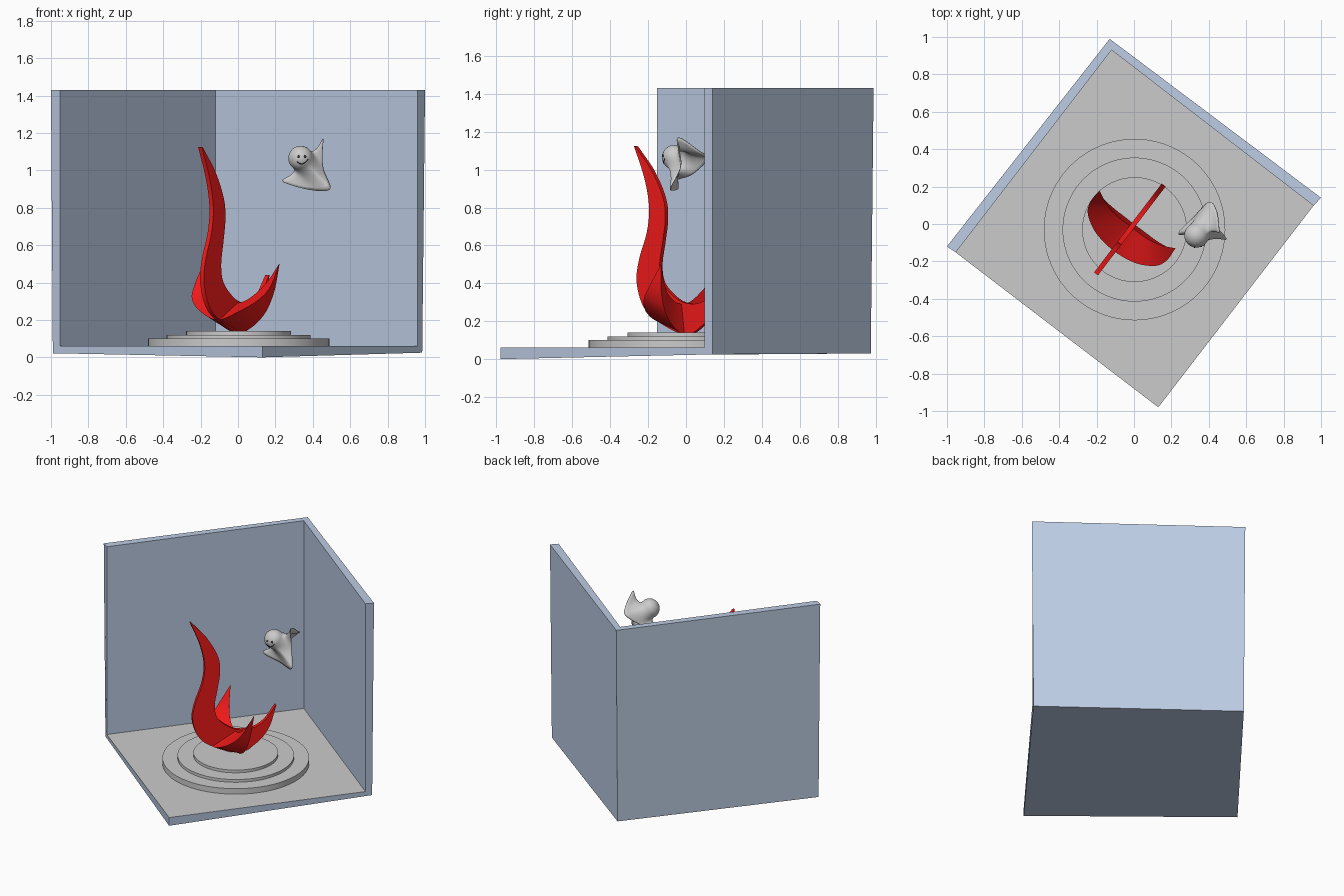
import bpy, bmesh, math
from mathutils import Vector as V

if "Cube" in bpy.data.objects:
    bpy.data.objects.remove(bpy.data.objects["Cube"])


def mat(name, col):
    m = bpy.data.materials.new(name)
    m.diffuse_color = (*col, 1)
    m.use_nodes = True
    m.node_tree.nodes["Principled BSDF"].inputs["Base Color"].default_value = m.diffuse_color
    return m


BLUE = mat("slate_blue", (0.51, 0.61, 0.78))
GREY = mat("floor_grey", (0.8, 0.8, 0.8))
RED = mat("flame_red", (0.9, 0.01, 0.01))
BLACK = mat("black", (0.02, 0.02, 0.02))


def make(name, verts, faces, mats=(), smooth=None):
    me = bpy.data.meshes.new(name)
    me.from_pydata([tuple(v) for v in verts], [], faces)
    bm = bmesh.new()
    bm.from_mesh(me)
    bmesh.ops.remove_doubles(bm, verts=bm.verts, dist=1e-5)
    bmesh.ops.recalc_face_normals(bm, faces=bm.faces)
    bm.to_mesh(me)
    bm.free()
    ob = bpy.data.objects.new(name, me)
    bpy.context.collection.objects.link(ob)
    for m in mats:
        me.materials.append(m)
    if smooth:
        bpy.ops.object.select_all(action='DESELECT')
        ob.select_set(True)
        bpy.context.view_layer.objects.active = ob
        bpy.ops.object.shade_smooth_by_angle(angle=math.radians(smooth))
    return ob


def spline(pts, steps, closed=False):
    """Catmull-Rom samples through the points."""
    p = [V(q) for q in pts]
    n = len(p)
    if closed:
        get = lambda i: p[i % n]
    else:
        ends = [2 * p[0] - p[1]] + p + [2 * p[-1] - p[-2]]
        get = lambda i: ends[i + 1]
    out = []
    for i in range(n if closed else n - 1):
        a, b, c, d = (get(i + k) for k in (-1, 0, 1, 2))
        for s in range(steps):
            t = s / steps
            out.append(0.5 * (2 * b + (c - a) * t + (2 * a - 5 * b + 4 * c - d) * t * t
                              + (3 * b - a - 3 * c + d) * t ** 3))
    return out if closed else out + [p[-1]]


# Room: floor with two walls, rotated so its open corner faces the front
H = 1.43
room_v = [(-.99, -.115, .022), (-.13, .975, .03), (.985, .14, .025), (.13, -.98, 0),   # underside
          (-1, -.12, H), (-.13, .99, H), (1, .14, H), (.13, -.98, .06),               # outer top, floor tip
          (-.953, -.152, H), (-.12, .93, H), (.96, .098, H),                          # inner top
          (-.953, -.152, .06), (-.12, .93, .06), (.96, .098, .06)]                    # inner bottom
room_f = [(0, 1, 2, 3), (0, 1, 5, 4), (1, 2, 6, 5), (4, 5, 9, 8), (5, 6, 10, 9),
          (8, 9, 12, 11), (9, 10, 13, 12), (11, 12, 13, 7),
          (0, 4, 8, 11, 7, 3), (2, 3, 7, 13, 10, 6)]
room = make("room_corner", room_v, room_f, [BLUE, GREY])
for f in room.data.polygons:
    if all(abs(room.data.vertices[i].co.z - .06) < .001 for i in f.vertices):
        f.material_index = 1

# Stepped round plinth
for i, (r, z0, z1) in enumerate([(.485, .06, .1), (.385, .1, .12), (.28, .12, .14)]):
    bpy.ops.mesh.primitive_cylinder_add(vertices=96, radius=r, depth=z1 - z0,
                                        location=(.003, -.03, (z0 + z1) / 2))
    bpy.context.object.name = f"plinth_step_{i + 1}"
    bpy.ops.object.shade_smooth_by_angle(angle=math.radians(30))

# Flame axes: U runs along the thin blade, W across it
U, W = V((.606, .796, 0)), V((.796, -.606, 0))


def place(u, w, z):
    return U * u + W * w + V((0, 0, z))


def loft(name, rings, smooth):
    """Skin a list of equal closed sections, capping both ends."""
    m = len(rings[0])
    faces = [(i * m + k, i * m + (k + 1) % m, (i + 1) * m + (k + 1) % m, (i + 1) * m + k)
             for i in range(len(rings) - 1) for k in range(m)]
    if (rings[0][0] - rings[0][-1]).length > 1e-4:
        faces += [tuple(range(m)), tuple(range((len(rings) - 1) * m, len(rings) * m))]
    return make(name, [v for r in rings for v in r], faces, [RED], smooth)


# Tall thin blade: outer and inner edges given as (u, z)
outer = [(-.335, 1.125), (-.265, .95), (-.235, .8), (-.25, .67), (-.3, .53), (-.318, .41),
         (-.275, .28), (-.18, .2), (0, .13), (.12, .18), (.21, .28), (.262, .44)]
inner = [(-.325, 1.12), (-.215, .99), (-.142, .85), (-.128, .74), (-.145, .62), (-.165, .5),
         (-.15, .41), (-.09, .345), (-.01, .3), (.09, .295), (.18, .34), (.258, .44)]
so = spline([(*p, 0) for p in outer], 6)
si = spline([(*p, 0) for p in inner], 6)
t = .013
loft("flame_tall_blade", [[place(a.x, -t, a.y), place(a.x, t, a.y), place(b.x, t, b.y), place(b.x, -t, b.y)]
                          for a, b in zip(so, si)], 35)

# Crossing crescent: front ridge, keel and inner rim as (w, u, z), mirrored over w
front = [(0, -.18, .2), (.13, -.162, .245), (.225, -.11, .31), (.257, -.05, .38), (.255, .028, .5)]
keel = [(0, 0, .13), (.1, 0, .165), (.185, .005, .245), (.235, .015, .36), (.256, .03, .5)]
rim = [(0, -.02, .29), (.07, -.022, .305), (.135, -.015, .345), (.195, .002, .405), (.254, .03, .5)]
edges = [spline([(-w, u, z) for w, u, z in e[:0:-1]] + e, 6) for e in (front, keel, rim)]
loft("flame_crescent", [[place(p.y, p.x, p.z) for p in sec] for sec in zip(*edges)], 35)

# Cloth spirit: round head lofted out to a fluttering hem
C, R = V((.335, -.06, 1.065)), .066
axis = V((.56, .61, -.56)).normalized()
hem = spline([(.237, -.055, .945), (.37, -.045, .898), (.492, -.085, .9), (.455, -.03, 1.02),
              (.453, -.045, 1.168), (.44, .07, 1.1), (.40, .118, 1.06), (.32, .04, .98)], 8, True)
n, rings = len(hem), []
dirs = []
for p in hem:
    d = p - C
    dirs.append((d - axis * d.dot(axis)).normalized())
for i in range(1, 9):
    a = i / 8 * math.pi / 2
    rings.append([C + R * (e * math.sin(a) - axis * math.cos(a)) for e in dirs])
for i in range(1, 11):
    s = i / 10
    rings.append([(1 - s) ** 2 * (C + R * e) + 2 * s * (1 - s) * (C + R * e * .85 + axis * .06) + s * s * p
                  for e, p in zip(dirs, hem)])
verts = [C - axis * R] + [v for r in rings for v in r]
faces = [(0, 1 + k, 1 + (k + 1) % n) for k in range(n)]
faces += [(1 + i * n + k, 1 + i * n + (k + 1) % n, 1 + (i + 1) * n + (k + 1) % n, 1 + (i + 1) * n + k)
          for i in range(len(rings) - 1) for k in range(n)]
cloth = make("floating_sheet", verts, faces, smooth=60)
sol = cloth.modifiers.new("thickness", 'SOLIDIFY')
sol.thickness, sol.offset = .006, -1


def on_head(dx, dz, lift=0):
    """Point on the front of the head at a sideways and upward offset."""
    return C + V((dx, -math.sqrt(R * R - dx * dx - dz * dz) - lift, dz))


# Eyes and smile
for side, dx in (("left", -.012), ("right", .024)):
    bpy.ops.mesh.primitive_uv_sphere_add(segments=16, ring_count=8, radius=.006, location=on_head(dx, .008))
    eye = bpy.context.object
    eye.name, eye.scale = f"eye_{side}", (1, .5, 1.4)
    eye.data.materials.append(BLACK)
    bpy.ops.object.shade_smooth()
cu = bpy.data.curves.new("smile", 'CURVE')
cu.dimensions, cu.bevel_depth, cu.bevel_resolution = '3D', .0025, 2
sp = cu.splines.new('POLY')
sp.points.add(12)
for i, pt in enumerate(sp.points):
    x = -1 + i / 6
    pt.co = (*on_head(.01 + .03 * x, -.03 + .018 * x * x + .006 * x), 1)
cu.materials.append(BLACK)
smile = bpy.data.objects.new("smile", cu)
bpy.context.collection.objects.link(smile)
